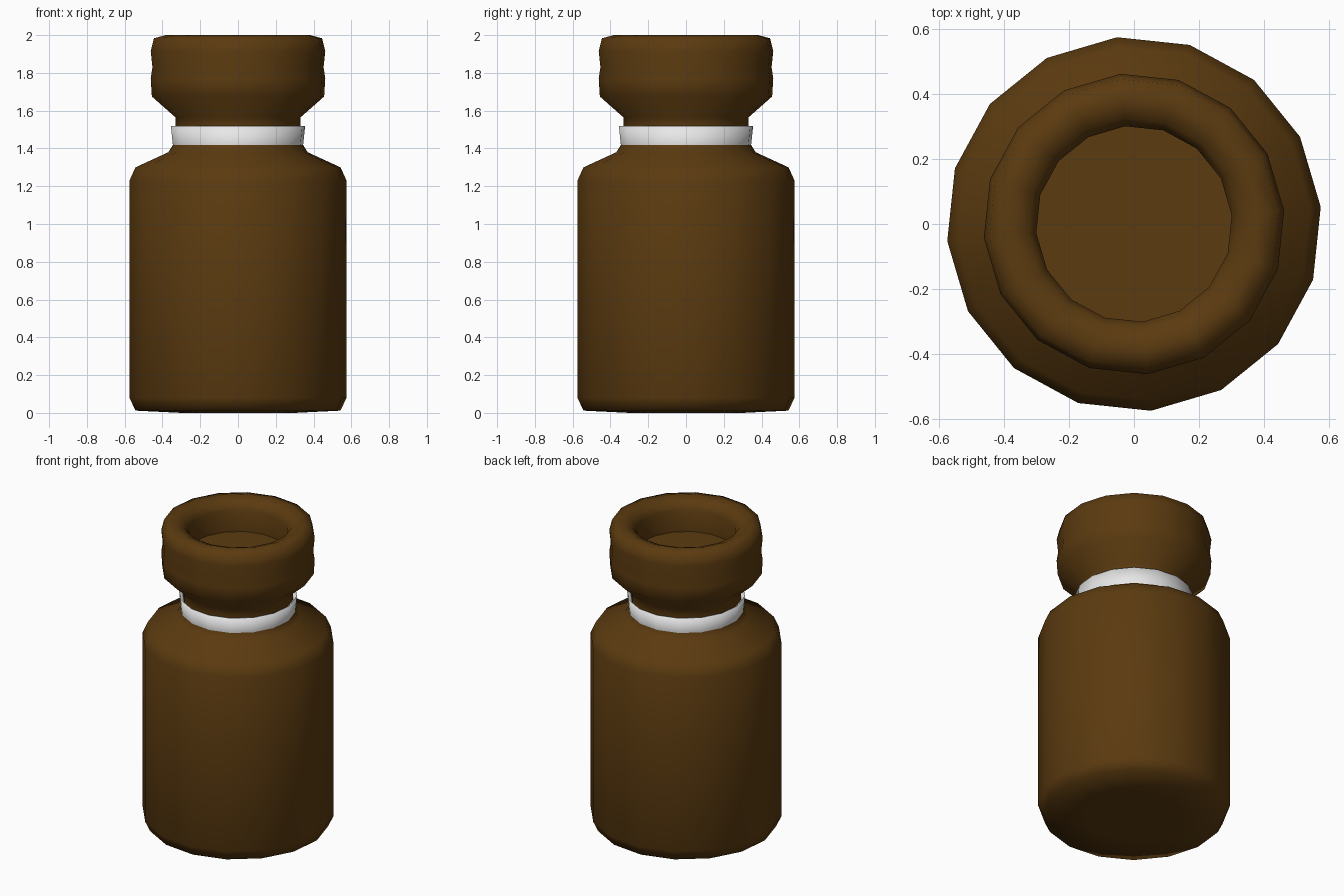
import bpy, bmesh, math

if "Cube" in bpy.data.objects:
    bpy.data.objects.remove(bpy.data.objects["Cube"])

SIDES = 16
OFFSET = math.radians(5.2)


def material(name, rgb):
    m = bpy.data.materials.new(name)
    m.diffuse_color = (*rgb, 1.0)
    m.use_nodes = True
    m.node_tree.nodes["Principled BSDF"].inputs["Base Color"].default_value = m.diffuse_color
    return m


def lathe(name, profile, mat):
    """Spin (radius, height) points around z; radius 0 closes with a fan."""
    bm = bmesh.new()
    rings = []
    for r, z in profile:
        if r == 0:
            rings.append([bm.verts.new((0, 0, z))] * SIDES)
        else:
            rings.append([bm.verts.new((r * math.cos(OFFSET + i * math.tau / SIDES),
                                        r * math.sin(OFFSET + i * math.tau / SIDES), z))
                          for i in range(SIDES)])
    for a, b in zip(rings, rings[1:]):
        for i in range(SIDES):
            j = (i + 1) % SIDES
            corners = list(dict.fromkeys((a[i], a[j], b[j], b[i])))
            bm.faces.new(corners).smooth = True
    me = bpy.data.meshes.new(name)
    bm.to_mesh(me)
    bm.free()
    me.materials.append(mat)
    ob = bpy.data.objects.new(name, me)
    bpy.context.collection.objects.link(ob)
    return ob


brown = material("dark brown", (0.105, 0.043, 0.005))
white = material("white", (0.8, 0.8, 0.8))

# Bottle: base, body, shoulder, neck, thick lip and inner wall
lathe("bottle", [
    (0, 0.0), (0.30, 0.0), (0.545, 0.012), (0.577, 0.08), (0.577, 1.23),
    (0.545, 1.30), (0.37, 1.38), (0.345, 1.42), (0.333, 1.50), (0.333, 1.565),
    (0.458, 1.675), (0.464, 1.77), (0.455, 1.83), (0.464, 1.915),
    (0.447, 1.983), (0.385, 2.0), (0.325, 1.975), (0.302, 1.93), (0.302, 1.79),
], brown)

# Flat floor closing the mouth
lathe("mouth_floor", [(0.302, 1.79), (0, 1.79)], brown).data.flip_normals()
for f in bpy.data.objects["mouth_floor"].data.polygons:
    if f.normal.z < 0:
        bpy.data.objects["mouth_floor"].data.flip_normals()
        break

# Slightly flared white band round the neck
lathe("neck_band", [(0.346, 1.415), (0.357, 1.52), (0.352, 1.52), (0.334, 1.50)], white)
